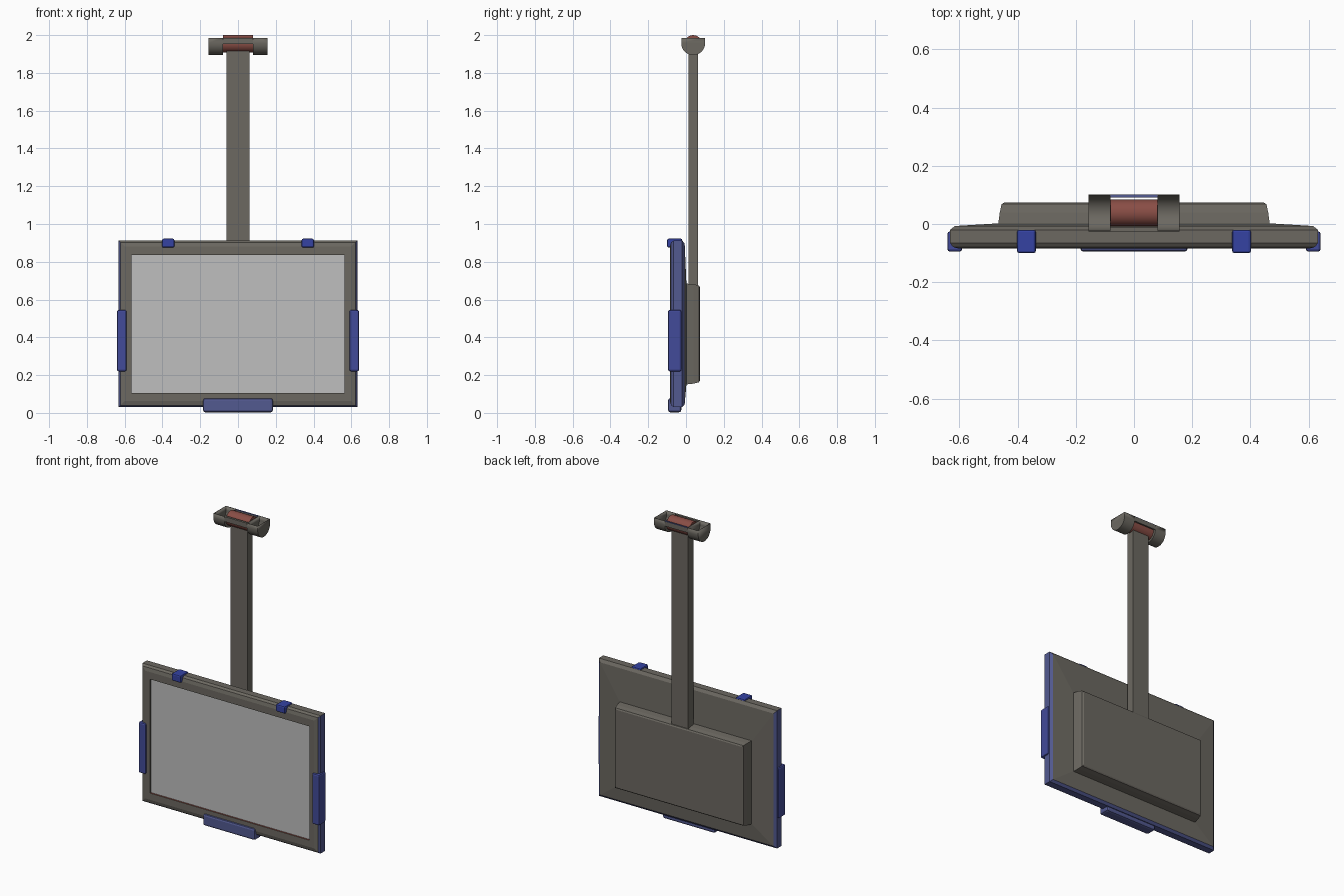
import bpy, bmesh, math

cube = bpy.data.objects.get("Cube")
if cube:
    bpy.data.objects.remove(cube, do_unlink=True)


def material(name, r, g, b):
    m = bpy.data.materials.new(name)
    m.use_nodes = True
    m.diffuse_color = (r, g, b, 1)
    m.node_tree.nodes["Principled BSDF"].inputs["Base Color"].default_value = (r, g, b, 1)
    return m


GREY = material("warm grey", .15, .14, .12)
SCREEN = material("screen grey", .52, .52, .52)
RED = material("dull red", .25, .075, .06)
BRIGHT = material("bright blue", .035, .055, .36)
BLUE = material("clip blue", .055, .07, .32)
DUSTY = material("dusty blue", .085, .1, .28)


def finish(bm, name, mats, normals=True):
    if normals:
        bmesh.ops.recalc_face_normals(bm, faces=bm.faces)
    me = bpy.data.meshes.new(name)
    bm.to_mesh(me)
    bm.free()
    for m in mats:
        me.materials.append(m)
    ob = bpy.data.objects.new(name, me)
    bpy.context.collection.objects.link(ob)
    return ob


def smooth(ob, angle=40):
    bpy.ops.object.select_all(action='DESELECT')
    ob.select_set(True)
    bpy.context.view_layer.objects.active = ob
    bpy.ops.object.shade_smooth_by_angle(angle=math.radians(angle))


def box(name, mat, x, y, z, bevel=0):
    """Box given by its ranges, optionally with rounded edges."""
    bm = bmesh.new()
    bmesh.ops.create_cube(bm, size=1)
    for v in bm.verts:
        v.co = [(a + b) / 2 + c * (b - a) for c, (a, b) in zip(v.co, (x, y, z))]
    if bevel:
        bmesh.ops.bevel(bm, geom=bm.edges[:], offset=bevel, segments=2,
                        profile=.5, affect='EDGES')
    return finish(bm, name, [mat])


def loft(name, rings, mats):
    """Join rectangular rings (half width, bottom, top, depth) and cap the ends."""
    bm = bmesh.new()
    loops = [[bm.verts.new(p) for p in ((-w, y, b), (w, y, b), (w, y, t), (-w, y, t))]
             for w, b, t, y in rings]
    for a, c in zip(loops, loops[1:]):
        for i in range(4):
            j = (i + 1) % 4
            bm.faces.new((a[i], a[j], c[j], c[i]))
    bm.faces.new(loops[0])
    bm.faces.new(loops[-1])
    return finish(bm, name, mats)


# Display body: sloped back, rounded rim, bezel and shallow screen recess
body = loft("display_body", [
    (.47, .15, .685, .002), (.615, .045, .895, -.007), (.632, .03, .913, -.02),
    (.632, .03, .913, -.065), (.622, .04, .903, -.079), (.6, .062, .881, -.085),
    (.565, .105, .835, -.085), (.565, .105, .835, -.075)],
    [GREY, DUSTY, RED, SCREEN])
for f in body.data.polygons:
    n, c = f.normal, f.center
    if n.y < -.9 and c.y > -.08:
        f.material_index = 3          # screen
    elif abs(n.z) > .9 and -.084 < c.y < -.076:
        f.material_index = 2          # upper and lower recess walls
    elif abs(c.x) > .62 and abs(n.x) > .6 or c.z < .05 and n.z < -.6:
        f.material_index = 1          # side and bottom rim

# Rear housing and hanging pole
loft("rear_housing", [(.467, .15, .685, -.003), (.461, .155, .681, .04),
                      (.455, .162, .675, .068), (.447, .17, .667, .073)], [GREY])
box("hanging_pole", GREY, (-.06, .06), (.012, .063), (.6, 1.925))

# Blue clips around the display
for side, s in (("left", 1), ("right", -1)):
    xs = lambda a, b: sorted((s * a, s * b))
    box(side + "_top_clip", BRIGHT, xs(.337, .402), (-.1, -.02), (.875, .922), .008)
    box(side + "_side_clip", BLUE, xs(.59, .641), (-.095, -.025), (.22, .545), .009)
box("bottom_clip", DUSTY, (-.185, .185), (-.095, -.025), (.003, .078), .012)

# Open half-round troughs at each end of the ceiling bracket
MID, R, TOP, AXIS = .038, .063, 1.985, 1.957
SECTION = [(MID - R, TOP)] + [
    (MID - R * math.cos(math.pi * i / 16), AXIS - R * math.sin(math.pi * i / 16))
    for i in range(17)] + [(MID + R, TOP)]
for side, s in (("left", 1), ("right", -1)):
    bm = bmesh.new()
    inner, outer = [[bm.verts.new((s * x, y, z)) for y, z in SECTION] for x in (.08, .157)]
    for i in range(len(SECTION) - 1):
        bm.faces.new((inner[i], inner[i + 1], outer[i + 1], outer[i]))
    bm.faces.new(outer)
    bm.faces.new(inner)
    bmesh.ops.recalc_face_normals(bm, faces=bm.faces)
    # open the top, leaving a thin shell
    lid = [f for f in bm.faces if False]
    top = bm.edges.get((inner[0], inner[-1]))
    bm.faces.ensure_lookup_table()
    bmesh.ops.delete(bm, geom=lid, context='FACES_ONLY')
    trough = finish(bm, side + "_bracket_trough", [GREY], normals=False)
    shell = trough.modifiers.new("shell", 'SOLIDIFY')
    shell.thickness = .004
    shell.offset = -1
    smooth(trough)

# Rails joining the troughs, the rear one with a blue top plate
box("front_bracket_rail", GREY, (-.08, .08), (MID - R, MID - R + .014), (1.953, TOP))
box("rear_bracket_rail", GREY, (-.08, .08), (MID + R - .01, MID + R), (1.953, TOP - .003))
box("rear_rail_plate", DUSTY, (-.08, .08), (MID + R - .01, MID + R), (TOP - .003, TOP))

# Red pivot roller lying between the rails
bm = bmesh.new()
bmesh.ops.create_cone(bm, cap_ends=True, segments=24, radius1=.046, radius2=.046, depth=.16)
for v in bm.verts:
    x, y, z = v.co
    v.co = (z, MID + y, 1.954 + x)
smooth(finish(bm, "pivot_roller", [RED]))
